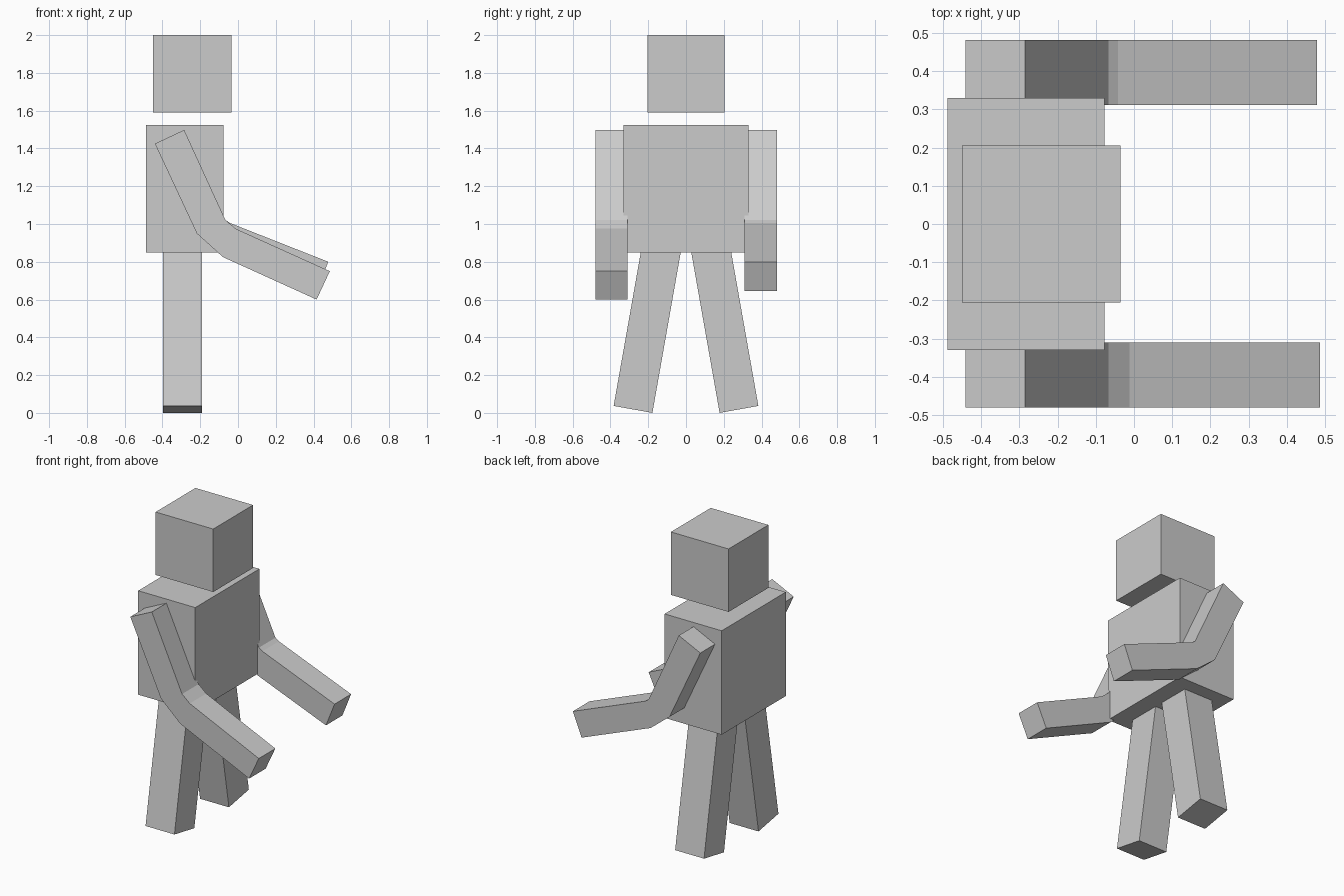
import bpy, bmesh
from mathutils import Vector

if "Cube" in bpy.data.objects:
    bpy.data.objects.remove(bpy.data.objects["Cube"])


def make_prism(name, outline, depth):
    """Solid from a flat outline pushed along a depth vector."""
    bm = bmesh.new()
    face = bm.faces.new([bm.verts.new(p) for p in outline])
    res = bmesh.ops.extrude_face_region(bm, geom=[face], use_keep_orig=True)
    verts = [g for g in res["geom"] if isinstance(g, bmesh.types.BMVert)]
    bmesh.ops.translate(bm, verts=verts, vec=Vector(depth))
    bmesh.ops.recalc_face_normals(bm, faces=bm.faces[:])
    mesh = bpy.data.meshes.new(name)
    bm.to_mesh(mesh)
    bm.free()
    obj = bpy.data.objects.new(name, mesh)
    bpy.context.collection.objects.link(obj)
    return obj


def make_box(name, lo, hi):
    outline = [(lo[0], lo[1], lo[2]), (hi[0], lo[1], lo[2]),
               (hi[0], hi[1], lo[2]), (lo[0], hi[1], lo[2])]
    return make_prism(name, outline, (0, 0, hi[2] - lo[2]))


# Head and torso
make_box("head", (-0.45, -0.205, 1.59), (-0.035, 0.205, 2.0))
make_box("torso", (-0.488, -0.33, 0.848), (-0.077, 0.33, 1.525))

# Splayed legs, outline in y and z
leg = [(0.178, 0.0), (0.383, 0.037), (0.233, 0.886), (0.028, 0.85)]
for side, s in (("right", -1), ("left", 1)):
    make_prism(side + "_leg", [(-0.398, s * y, z) for y, z in leg], (0.208, 0, 0))

# Bent arms, outline in x and z: shared shoulder, separate forearms
shoulder = [(-0.218, 0.95), (-0.44, 1.425), (-0.285, 1.498), (-0.067, 1.022)]
forearms = {
    "right_arm": (-0.48, [(-0.012, 0.975), (0.486, 0.75), (0.416, 0.60), (-0.08, 0.825)]),
    "left_arm": (0.311, [(-0.042, 1.005), (0.478, 0.80), (0.416, 0.645), (-0.082, 0.841)]),
}
for name, (y, forearm) in forearms.items():
    make_prism(name, [(x, y, z) for x, z in shoulder + forearm], (0, 0.17, 0))
